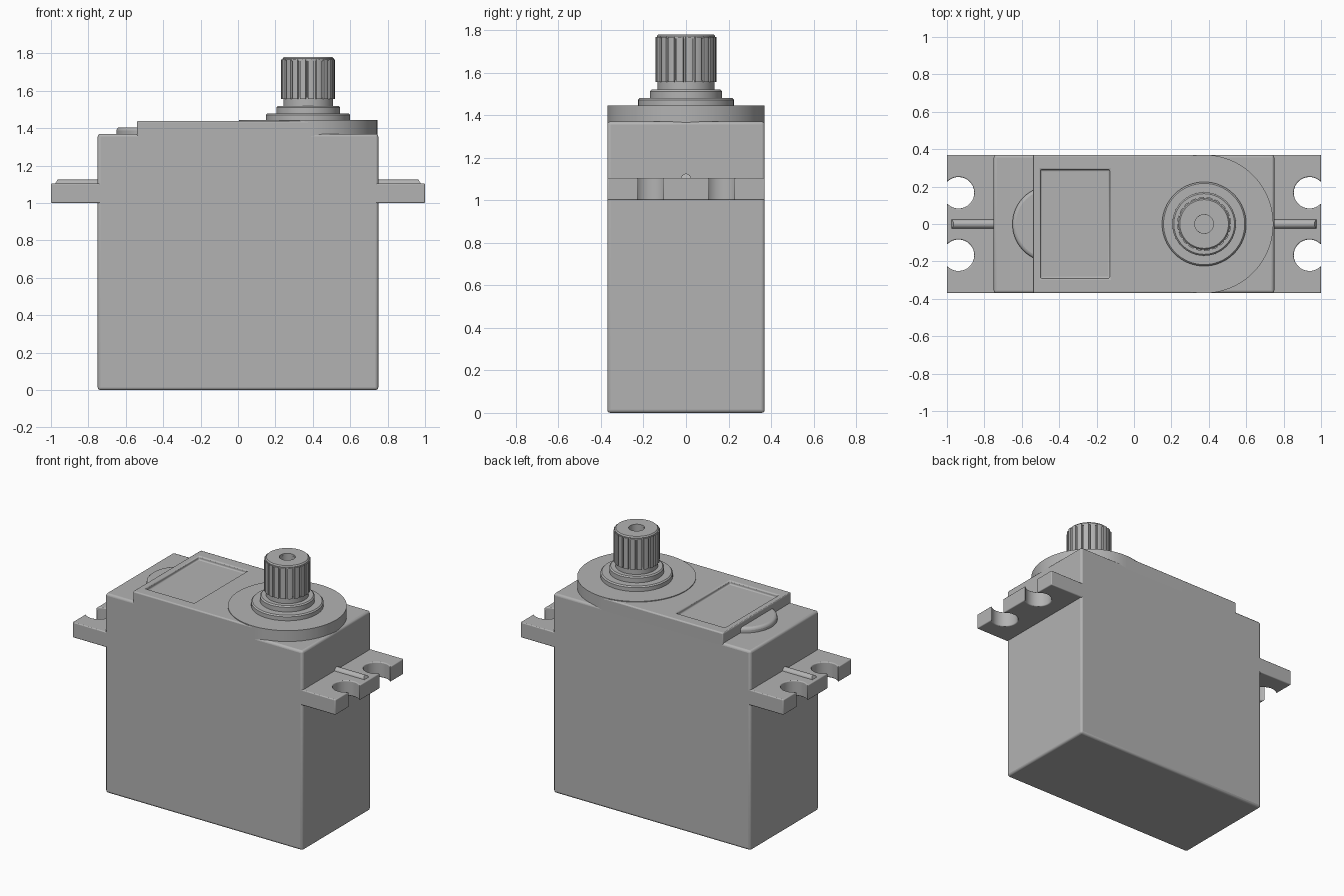
import bpy
import bmesh
from math import sin, cos, pi, asin, radians
from mathutils import Matrix

cube = bpy.data.objects.get("Cube")
if cube:
    bpy.data.objects.remove(cube, do_unlink=True)

grey = bpy.data.materials.new("plain grey")
grey.use_nodes = True
GREY = (0.45, 0.45, 0.45, 1)
grey.diffuse_color = GREY
grey.node_tree.nodes["Principled BSDF"].inputs["Base Color"].default_value = GREY

SHAFT_X = 0.375
HALF_Y = 0.37


def add_object(name, bm):
    bmesh.ops.recalc_face_normals(bm, faces=bm.faces)
    mesh = bpy.data.meshes.new(name)
    bm.to_mesh(mesh)
    bm.free()
    mesh.materials.append(grey)
    obj = bpy.data.objects.new(name, mesh)
    bpy.context.collection.objects.link(obj)
    return obj


def prism(name, outline, z0, z1):
    bm = bmesh.new()
    face = bm.faces.new([bm.verts.new((x, y, z0)) for x, y in outline])
    top = bmesh.ops.extrude_face_region(bm, geom=[face])["geom"]
    verts = [v for v in top if isinstance(v, bmesh.types.BMVert)]
    bmesh.ops.translate(bm, verts=verts, vec=(0, 0, z1 - z0))
    return add_object(name, bm)


def box(name, x0, x1, y0, y1, z0, z1):
    return prism(name, [(x0, y0), (x1, y0), (x1, y1), (x0, y1)], z0, z1)


def lathe(name, profile, steps=64):
    """Spin a radius/height profile around the shaft axis."""
    bm = bmesh.new()
    verts = [bm.verts.new((r, 0, z)) for r, z in profile]
    edges = [bm.edges.new(pair) for pair in zip(verts, verts[1:])]
    bmesh.ops.spin(bm, geom=verts + edges, axis=(0, 0, 1), cent=(0, 0, 0),
                   steps=steps, angle=2 * pi)
    bmesh.ops.remove_doubles(bm, verts=bm.verts, dist=0.0005)
    bmesh.ops.translate(bm, verts=bm.verts, vec=(SHAFT_X, 0, 0))
    return add_object(name, bm)


def arc(cx, cy, r, a0, a1, n):
    return [(cx + r * cos(a0 + (a1 - a0) * i / n),
             cy + r * sin(a0 + (a1 - a0) * i / n)) for i in range(n + 1)]


def cut(obj, cutter):
    mod = obj.modifiers.new("Cut", "BOOLEAN")
    mod.operation = "DIFFERENCE"
    mod.solver = "EXACT"
    mod.object = cutter
    bpy.context.view_layer.objects.active = obj
    bpy.ops.object.modifier_apply(modifier=mod.name)
    bpy.data.objects.remove(cutter, do_unlink=True)


def finish(obj, width=0, segments=3):
    if width:
        mod = obj.modifiers.new("Rounded edges", "BEVEL")
        mod.width = width
        mod.segments = segments
        mod.limit_method = "ANGLE"
        mod.angle_limit = radians(40)
    bpy.ops.object.select_all(action="DESELECT")
    obj.select_set(True)
    bpy.context.view_layer.objects.active = obj
    bpy.ops.object.shade_smooth_by_angle(angle=radians(35))


# Main housing
finish(box("housing", -0.75, 0.75, -HALF_Y, HALF_Y, 0, 1.37), 0.015)

# Raised lid with one round end and a shallow label recess
outline = [(-0.54, HALF_Y), (-0.54, -HALF_Y)]
outline += arc(SHAFT_X, 0, HALF_Y, -pi / 2, pi / 2, 40)
lid = prism("raised_lid", outline, 1.34, 1.44)
cut(lid, box("recess_cutter", -0.5, -0.13, -0.29, 0.29, 1.415, 1.5))
finish(lid, 0.008)

# Round pad under the shaft
finish(lathe("shaft_pad", [(0, 1.38), (HALF_Y, 1.38), (HALF_Y, 1.445), (0, 1.445)], 80))

# Small rounded gear bump beside the lid
bump = prism("gear_bump", arc(-0.447, 0, 0.203, pi / 2, 3 * pi / 2, 32), 1.35, 1.405)
finish(bump, 0.018)

# Stepped collar
finish(lathe("stepped_collar", [
    (0, 1.43), (0.225, 1.43), (0.225, 1.472), (0.217, 1.48), (0.17, 1.48),
    (0.17, 1.512), (0.162, 1.52), (0.133, 1.52), (0.133, 1.565), (0, 1.565)]))

# Splined shaft: wide teeth separated by narrow grooves, with a blind screw hole
TEETH = 20
ring = []
for i in range(TEETH):
    for part, r in ((0, 0.143), (0.35, 0.145), (0.7, 0.143), (0.76, 0.131), (0.94, 0.131)):
        a = 2 * pi * (i + part) / TEETH
        ring.append((SHAFT_X + r * cos(a), r * sin(a)))
shaft = prism("splined_shaft", ring, 1.555, 1.768)
cut(shaft, prism("hole_cutter", arc(SHAFT_X, 0, 0.05, 0, 2 * pi * 31 / 32, 31), 1.6, 1.9))
finish(shaft)
finish(lathe("shaft_cap", [
    (0.05, 1.76), (0.137, 1.76), (0.137, 1.772), (0.13, 1.78), (0.05, 1.78), (0.05, 1.76)]))

# Mounting tabs with two open screw holes and a rib on each side
HOLE_X, HOLE_Y, HOLE_R = 0.938, 0.167, 0.084
half_open = asin((1 - HOLE_X) / HOLE_R)
start = pi / 2 - half_open
for side, label in ((1, "left"), (-1, "right")):
    edge = [(0.72, -HALF_Y), (1, -HALF_Y)]
    for y in (-HOLE_Y, HOLE_Y):
        edge += arc(HOLE_X, y, HOLE_R, -start, start - 2 * pi, 28)
    edge += [(1, HALF_Y), (0.72, HALF_Y)]
    tab = prism(label + "_mounting_tab", [(side * x, y) for x, y in edge], 1, 1.105)
    finish(tab, 0.012)

    bm = bmesh.new()
    bmesh.ops.create_cone(bm, cap_ends=True, segments=16, radius1=0.025, radius2=0.025,
                          depth=0.26, matrix=Matrix.Translation((side * 0.85, 0, 1.1))
                          @ Matrix.Rotation(pi / 2, 4, "Y"))
    # Slope the outer end of the rib
    for v in bm.verts:
        if abs(v.co.x) > 0.9:
            v.co.x -= side * (v.co.z - 1.1) * 0.6
    finish(add_object(label + "_tab_rib", bm))
